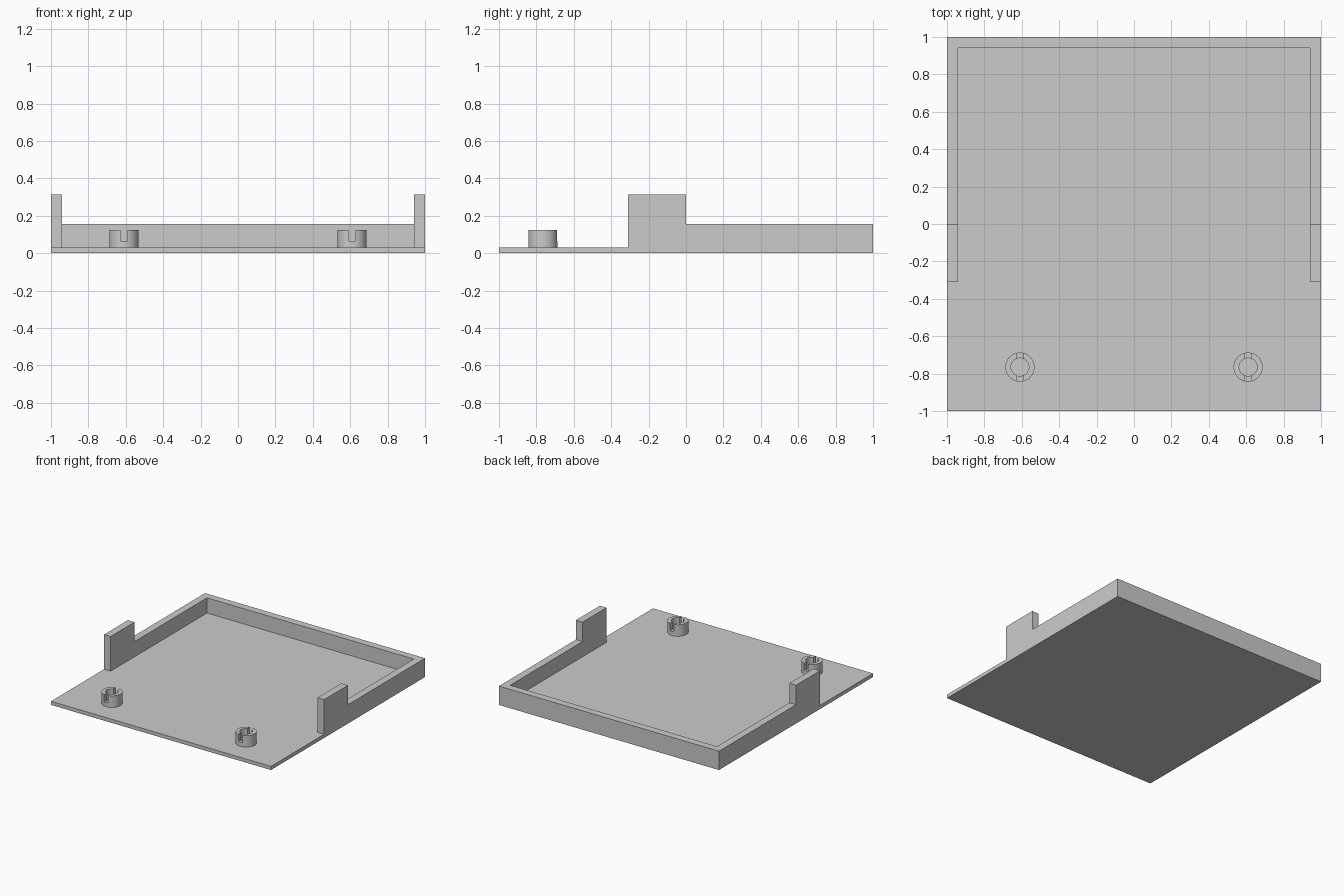
import bpy
import bmesh
from math import cos, sin, tau
from mathutils import Matrix, Vector

cube = bpy.data.objects.get("Cube")
if cube:
    bpy.data.objects.remove(cube, do_unlink=True)

FLOOR = 0.03
WALL = 0.06

# Single grey plastic
grey = bpy.data.materials.new("grey_plastic")
grey.use_nodes = True
colour = (0.6, 0.6, 0.6, 1)
grey.diffuse_color = colour
grey.node_tree.nodes["Principled BSDF"].inputs["Base Color"].default_value = colour


def prism(name, points, direction):
    """Extrude a planar outline along a direction."""
    bm = bmesh.new()
    face = bm.faces.new([bm.verts.new(p) for p in points])
    result = bmesh.ops.extrude_face_region(bm, geom=[face])
    moved = [v for v in result["geom"] if isinstance(v, bmesh.types.BMVert)]
    bmesh.ops.translate(bm, verts=moved, vec=Vector(direction))
    bmesh.ops.recalc_face_normals(bm, faces=bm.faces)
    mesh = bpy.data.meshes.new(name)
    bm.to_mesh(mesh)
    bm.free()
    mesh.materials.append(grey)
    obj = bpy.data.objects.new(name, mesh)
    bpy.context.collection.objects.link(obj)
    return obj


def box(name, low, high):
    (x0, y0, z0), (x1, y1, z1) = low, high
    outline = [(x0, y0, z0), (x1, y0, z0), (x1, y1, z0), (x0, y1, z0)]
    return prism(name, outline, (0, 0, z1 - z0))


def cylinder(name, centre, radius, z0, z1, sides=48):
    cx, cy = centre
    outline = [(cx + radius * cos(tau * i / sides),
                cy + radius * sin(tau * i / sides), z0) for i in range(sides)]
    return prism(name, outline, (0, 0, z1 - z0))


def cut(obj, cutter):
    """Subtract the cutter and discard it."""
    mod = obj.modifiers.new("cut", 'BOOLEAN')
    mod.operation = 'DIFFERENCE'
    mod.solver = 'EXACT'
    mod.object = cutter
    bpy.ops.object.select_all(action='DESELECT')
    bpy.context.view_layer.objects.active = obj
    obj.select_set(True)
    bpy.ops.object.modifier_apply(modifier=mod.name)
    bpy.data.objects.remove(cutter, do_unlink=True)


# Tray: side silhouette extruded across, then hollowed out
silhouette = [(-1, 0), (1, 0), (1, 0.155), (0, 0.155), (0, 0.315),
              (-0.31, 0.315), (-0.31, FLOOR), (-1, FLOOR)]
tray = prism("tray", [(-1, y, z) for y, z in silhouette], (2, 0, 0))
cut(tray, box("hollow", (WALL - 1, -0.5, FLOOR), (1 - WALL, 1 - WALL, 0.5)))

# Slotted round posts near the front edge
POST_Y = -0.765
for side, x in (("left", 0.61), ("right", -0.61)):
    post = cylinder(side + "_post", (x, POST_Y), 0.078, FLOOR, 0.125)
    cut(post, cylinder("bore", (x, POST_Y), 0.048, FLOOR - 0.02, 0.2))
    cut(post, box("slot", (x - 0.018, POST_Y - 0.1, 0.065),
                  (x + 0.018, POST_Y + 0.1, 0.2)))
    bpy.ops.object.shade_smooth_by_angle(angle=0.6)
